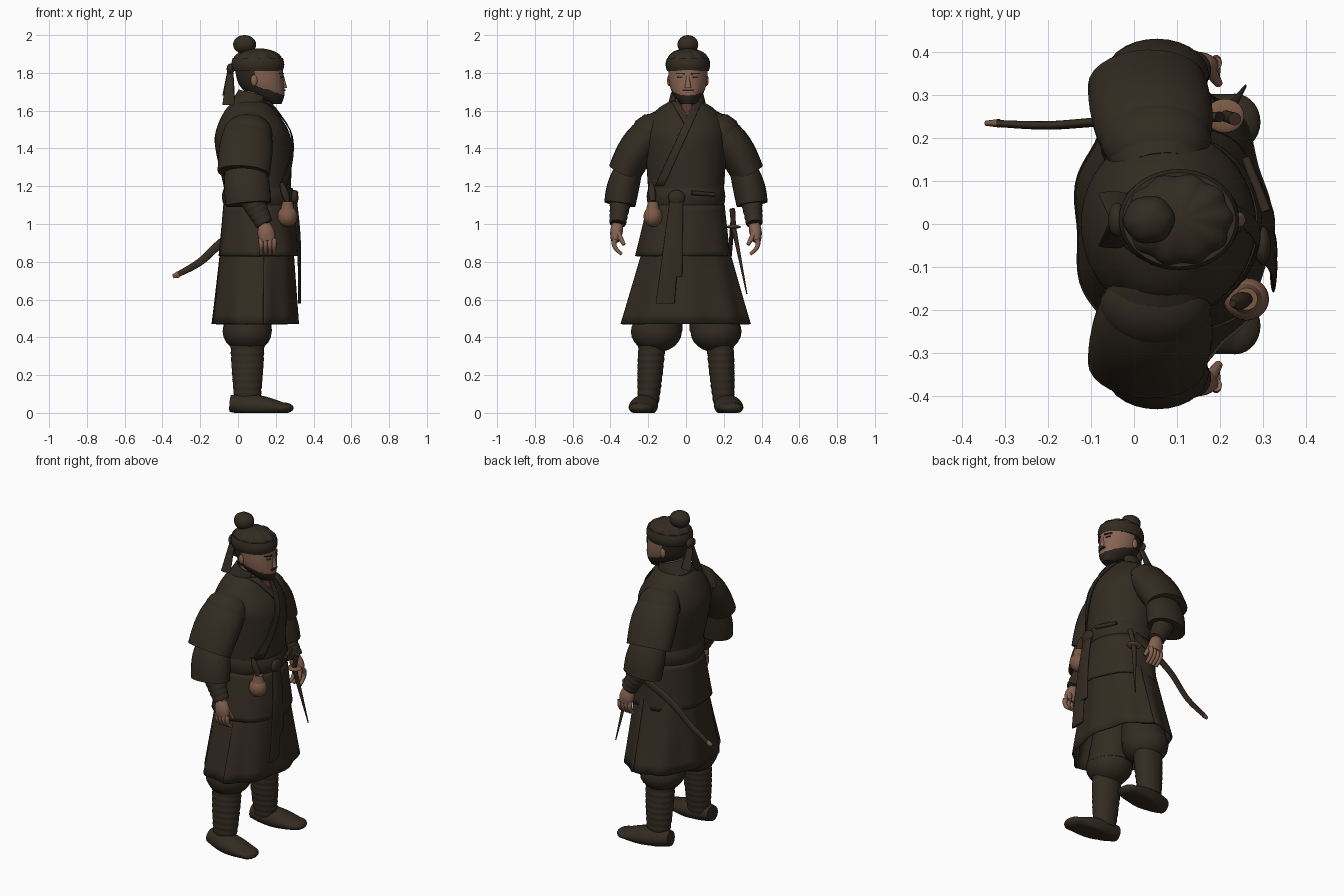
import bpy, math
from mathutils import Vector
from mathutils.bvhtree import BVHTree

cube = bpy.data.objects.get("Cube")
if cube:
    bpy.data.objects.remove(cube, do_unlink=True)


def material(name, *rgb):
    mat = bpy.data.materials.new(name)
    mat.use_nodes = True
    mat.diffuse_color = (*rgb, 1)
    shader = mat.node_tree.nodes["Principled BSDF"]
    shader.inputs["Base Color"].default_value = (*rgb, 1)
    shader.inputs["Roughness"].default_value = 0.9
    return mat


CLOTH = material("dark olive cloth", .032, .024, .015)
HAIR = material("dark hair", .024, .018, .013)
SKIN = material("tan skin", .24, .125, .083)
GOURD = material("gourd tan", .2, .1, .06)
LINING = material("red brown lining", .1, .035, .025)
LEATHER = material("sheath brown", .036, .024, .015)


def build(name, verts, faces, mats, thickness=0):
    mesh = bpy.data.meshes.new(name)
    mesh.from_pydata(verts, [], faces)
    for mat in mats:
        mesh.materials.append(mat)
    for face in mesh.polygons:
        face.use_smooth = len(face.vertices) < 5
    ob = bpy.data.objects.new(name, mesh)
    bpy.context.collection.objects.link(ob)
    if thickness:
        solid = ob.modifiers.new("thickness", "SOLIDIFY")
        solid.thickness = thickness
        solid.offset = 0
    return ob


def smooth_rings(rings, steps):
    """Catmull-Rom interpolation through the given rings."""
    last = len(rings) - 1
    out = []
    for i in range(last):
        before, start, end, after = [Vector(rings[max(0, min(last, i + k))]) for k in (-1, 0, 1, 2)]
        for step in range(steps):
            t = step / steps
            bend = 2 * before - 5 * start + 4 * end - after
            cubic = 3 * start - before - 3 * end + after
            out.append(start + ((end - before) * t + bend * t ** 2 + cubic * t ** 3) / 2)
    return out + [Vector(rings[last])]


def loft(name, mats, rings, sides=28, steps=4, ref=(1, 0, 0), upright=False,
         folds=0, depth=0, arc=None, thickness=0, floor=-1):
    """Skin elliptical rings (x, y, z, half width, half depth) along their path."""
    rings = smooth_rings(rings, steps)
    last = len(rings) - 1
    first_angle, last_angle = arc or (0, 360)
    count = sides + 1 if arc else sides
    verts, faces = [], []
    for i, ring in enumerate(rings):
        along = Vector((0, 0, 1))
        if not upright:
            along = (rings[min(i + 1, last)] - rings[max(i - 1, 0)]).xyz.normalized()
        across = Vector(ref)
        across = (across - along * across.dot(along)).normalized()
        other = along.cross(across)
        for k in range(count):
            angle = math.radians(first_angle + (last_angle - first_angle) * k / sides)
            wave = 1 + depth * i / last * math.sin(folds * angle + 1)
            offset = across * math.cos(angle) * ring[3] + other * math.sin(angle) * ring[4]
            point = ring.xyz + offset * wave
            point.z = max(point.z, floor)
            verts.append(point)
            if i < last and k < sides:
                here, there = i * count, (i + 1) * count
                beside = (k + 1) % count
                faces.append((here + k, here + beside, there + beside, there + k))
    if not thickness:
        faces.append(tuple(reversed(range(count))))
        faces.append(tuple(range(len(verts) - count, len(verts))))
    return build(name, verts, faces, mats if isinstance(mats, list) else [mats], thickness)


def limb(name, mat, start, end, size, end_size, bulge=(0, 0), sag=(0, 0, 0),
         ridge=0, count=10, **options):
    """Tapered tube between two points; it may swell, bow or carry wrapped ridges."""
    rings = []
    for i in range(count + 1):
        t = i / count
        arch = math.sin(math.pi * t)
        centre = Vector(start).lerp(Vector(end), t) + Vector(sag) * arch
        radii = Vector(size).lerp(Vector(end_size), t) + Vector(bulge) * arch
        radii += Vector((ridge, ridge)) * (i % 2)
        rings.append((*centre, *radii))
    return loft(name, mat, rings, steps=2 if ridge else 1, **options)


def ball(name, mat, centre, radii, **options):
    x, y, z = centre
    rings = []
    for i in range(13):
        angle = math.pi * i / 12
        width = max(math.sin(angle), .02)
        rings.append((x, y, z - radii[2] * math.cos(angle), radii[0] * width, radii[1] * width))
    return loft(name, mat, rings, steps=1, upright=True, **options)


def level(z, back, front, half, middle=0):
    return ((back + front) / 2, middle, z, (front - back) / 2, half)


def strip(name, mat, target, start, end, half, lift, cells=12):
    """Thin plate between two (y, z) points, laid on the front of the target."""
    tree = BVHTree.FromPolygons([v.co for v in target.data.vertices],
                                [p.vertices[:] for p in target.data.polygons])
    verts, faces, x = [], [], .15
    for i in range(cells + 1):
        middle = Vector(start).lerp(Vector(end), i / cells)
        for k in range(cells + 1):
            y = middle.x + half * (2 * k / cells - 1)
            hit = tree.ray_cast(Vector((1, y, middle.y)), Vector((-1, 0, 0)))[0]
            x = hit.x if hit else x
            verts.append((x + lift, y, middle.y))
            if i < cells and k < cells:
                corner = i * (cells + 1) + k
                below = corner + cells + 1
                faces.append((corner, corner + 1, below + 1, below))
    build(name, verts, faces, [mat], .006)


# Robe body, raised neckband, crossed collar and belt
torso = loft("robe_body", CLOTH, [
    level(1.08, -.07, .285, .2), level(1.17, -.07, .28, .2), level(1.4, -.12, .285, .215),
    level(1.5, -.115, .265, .215), level(1.6, -.07, .2, .16), level(1.65, -.02, .165, .085)],
    sides=48, upright=True)
limb("neckband", CLOTH, (.065, .005, 1.61), (.085, .005, 1.69), (.105, .1), (.078, .08),
     arc=(50, 310), thickness=.012)
strip("collar_lining", LINING, torso, (0, 1.65), (.01, 1.57), .025, .003)
strip("under_collar", CLOTH, torso, (-.06, 1.65), (.01, 1.53), .02, .008)
strip("over_collar", CLOTH, torso, (.065, 1.65), (-.14, 1.2), .022, .01)
waist = Vector((.107, 0, 1.1))
limb("belt_sash", CLOTH, waist, waist + Vector((0, 0, .09)), (.182, .2), (.182, .2),
     bulge=(.01, .008), sides=40, upright=True)

# Layered skirt: a short overskirt, then overlapping back and front panels
limb("upper_skirt", CLOTH, waist, (.11, -.015, .83), (.18, .2), (.21, .245),
     sides=72, upright=True, folds=7, depth=.025, thickness=.01)
for name, arc, grow in (("back", (62, 298), 1), ("front", (-78, 78), 1.03)):
    limb(f"skirt_{name}_panel", CLOTH, (.1, 0, 1), (.085, 0, .47),
         Vector((.175, .185)) * grow, Vector((.22, .33)) * grow,
         sides=60, upright=True, folds=9, depth=.03, arc=arc, thickness=.01)

# Sash knot with two hanging ends
knot = Vector((.3, -.05, 1.14))
ball("sash_knot", CLOTH, knot, (.02, .045, .04))
for name, lean, drop in (("short", -.02, .42), ("long", -.06, .56)):
    limb(f"{name}_sash_end", CLOTH, knot, knot + Vector((.025, lean, -drop)),
         (.01, .035), (.008, .05), sag=(.01, 0, 0), upright=True)

# Arms and legs on both sides
for side, name in ((1, "left"), (-1, "right")):
    def at(x, y, z):
        return Vector((x, y * side, z))

    shoulder, elbow = at(.06, .12, 1.53), at(.03, .328, 1.27)
    cuff, wrist, knuckles = at(.055, .35, 1.105), at(.14, .362, 1), at(.157, .375, .91)
    limb(f"{name}_upper_sleeve", CLOTH, shoulder, elbow, (.1, .08), (.138, .088),
         bulge=(.02, .015), sag=at(0, .01, .03))
    limb(f"{name}_armhole_trim", CLOTH, shoulder.lerp(elbow, .2), shoulder.lerp(elbow, .33),
         (.115, .09), (.125, .095), bulge=(.01, .012), sag=at(0, .01, .02))
    limb(f"{name}_lower_sleeve", CLOTH, elbow.lerp(shoulder, .2), cuff, (.1, .065), (.12, .083),
         bulge=(.01, .01), sag=at(0, .01, 0))
    limb(f"{name}_forearm_wrap", CLOTH, cuff.lerp(elbow, .5), wrist, (.07, .06), (.045, .042),
         ridge=.003, count=14)
    limb(f"{name}_palm", SKIN, wrist, knuckles, (.03, .028), (.04, .022), bulge=(.01, .008))
    for finger in range(4):
        base = knuckles + at(.023 * (finger - 1.5), 0, .01)
        limb(f"{name}_finger_{finger + 1}", SKIN, base, base + at(0, -.035, -.08),
             (.014, .016), (.009, .009), sag=at(0, .02, 0), sides=10)
    limb(f"{name}_thumb", SKIN, wrist.lerp(knuckles, .4) + at(.025, 0, 0), at(.197, .328, .89),
         (.018, .018), (.01, .01), sides=10)

    ankle = at(.05, .2, .05)
    limb(f"{name}_trouser", CLOTH, at(.05, .11, .75), at(.05, .155, .43), (.1, .1), (.13, .135),
         upright=True)
    ball(f"{name}_trouser_gather", CLOTH, at(.05, .158, .43), (.13, .135, .11), folds=11, depth=-.03)
    limb(f"{name}_shin_wrap", CLOTH, at(.05, .18, .37), ankle, (.088, .07), (.065, .053),
         bulge=(.004, .004), ridge=.003, count=18, upright=True)
    toe = at(.235, .238, .026)
    limb(f"{name}_shoe", CLOTH, at(-.04, .205, .05), toe, (.045, .045), (.066, .03),
         bulge=(.018, .02), ref=(0, 1, 0), floor=0)
    ball(f"{name}_toe", CLOTH, toe, (.06, .066, .03), floor=0)

# Head: hair at the back, bearded jaw, skin in front
crown = Vector((.105, .01, 1.87))
limb("neck", SKIN, (.085, 0, 1.58), (.1, .01, 1.72), (.065, .065), (.065, .07), upright=True)
head = loft("head", [SKIN, HAIR], [
    level(1.635, .14, .23, .035, .01), level(1.68, .06, .245, .075, .01),
    level(1.75, 0, .243, .1, .01), level(1.86, -.02, .235, .105, .01)],
    sides=64, steps=14, upright=True)
for face in head.data.polygons:
    jaw_line = 1.765 - face.center.x * .34
    face.material_index = int(face.center.x < .09 or face.center.z < jaw_line)
limb("nose", SKIN, (.235, .01, 1.785), (.245, .01, 1.72), (.008, .008), (.015, .017), upright=True)
strip("moustache", HAIR, head, (.01, 1.705), (.01, 1.713), .028, .003)
for side, name in ((1, "left"), (-1, "right")):
    y = .01 + .04 * side
    strip(f"{name}_eye", HAIR, head, (y, 1.773), (y, 1.78), .012, .002)
    strip(f"{name}_brow", HAIR, head, (y, 1.793), (y, 1.8), .022, .004)
    ball(f"{name}_ear", SKIN, (.085, .01 + .098 * side, 1.76), (.018, .012, .03))

# Cap, topknot and ribbons
limb("cap_band", CLOTH, crown - Vector((0, 0, .06)), crown + Vector((0, 0, .01)),
     (.132, .11), (.132, .11), bulge=(.008, .008), sides=40, upright=True)
ball("cap_crown", CLOTH, crown, (.125, .107, .06), sides=64, folds=10, depth=.07)
ball("topknot", CLOTH, (.035, .01, 1.95), (.06, .056, .05), folds=6, depth=.05)
bow = Vector((-.04, .01, 1.82))
ball("ribbon_knot", CLOTH, bow, (.02, .04, .03))
for name, spread, drop in (("left", .06, .14), ("right", -.06, .19)):
    limb(f"{name}_ribbon", CLOTH, bow, bow + Vector((-.01, spread, -drop)),
         (.015, .012), (.033, .006), upright=True)

# Gourd flask hung from the belt
flask = Vector((.262, -.175, 1.04))
neck_top = flask + Vector((0, 0, .08))
ball("gourd", GOURD, flask, (.053, .05, .055))
limb("gourd_neck", GOURD, flask, neck_top, (.047, .044), (.026, .026), upright=True)
limb("gourd_cord", LEATHER, neck_top, (.23, -.185, 1.22), (.015, .015), (.008, .008),
     bulge=(.008, .008))

# Curved sabre, and a narrow dagger with its guard, at the left hip
loft("sabre_sheath", LEATHER, [(.2, .25, 1.06, .024, .012), (-.05, .24, .93, .023, .011),
                               (-.2, .23, .8, .02, .01), (-.33, .235, .727, .014, .008)],
     steps=8, ref=(0, 0, 1))
limb("sheath_tip", GOURD, (-.315, .235, .733), (-.345, .235, .722), (.018, .01), (.01, .006),
     ref=(0, 0, 1))
guard = Vector((.212, .252, .985))
ball("sword_guard", GOURD, guard, (.045, .04, .01))
limb("sword_grip", LEATHER, guard, (.235, .245, 1.08), (.013, .013), (.015, .015))
limb("dagger_sheath", LEATHER, guard, (.26, .322, .63), (.016, .013), (.003, .003))
limb("belt_knife", LEATHER, (.308, .03, 1.165), (.26, .155, 1.155), (.012, .012), (.01, .01))
